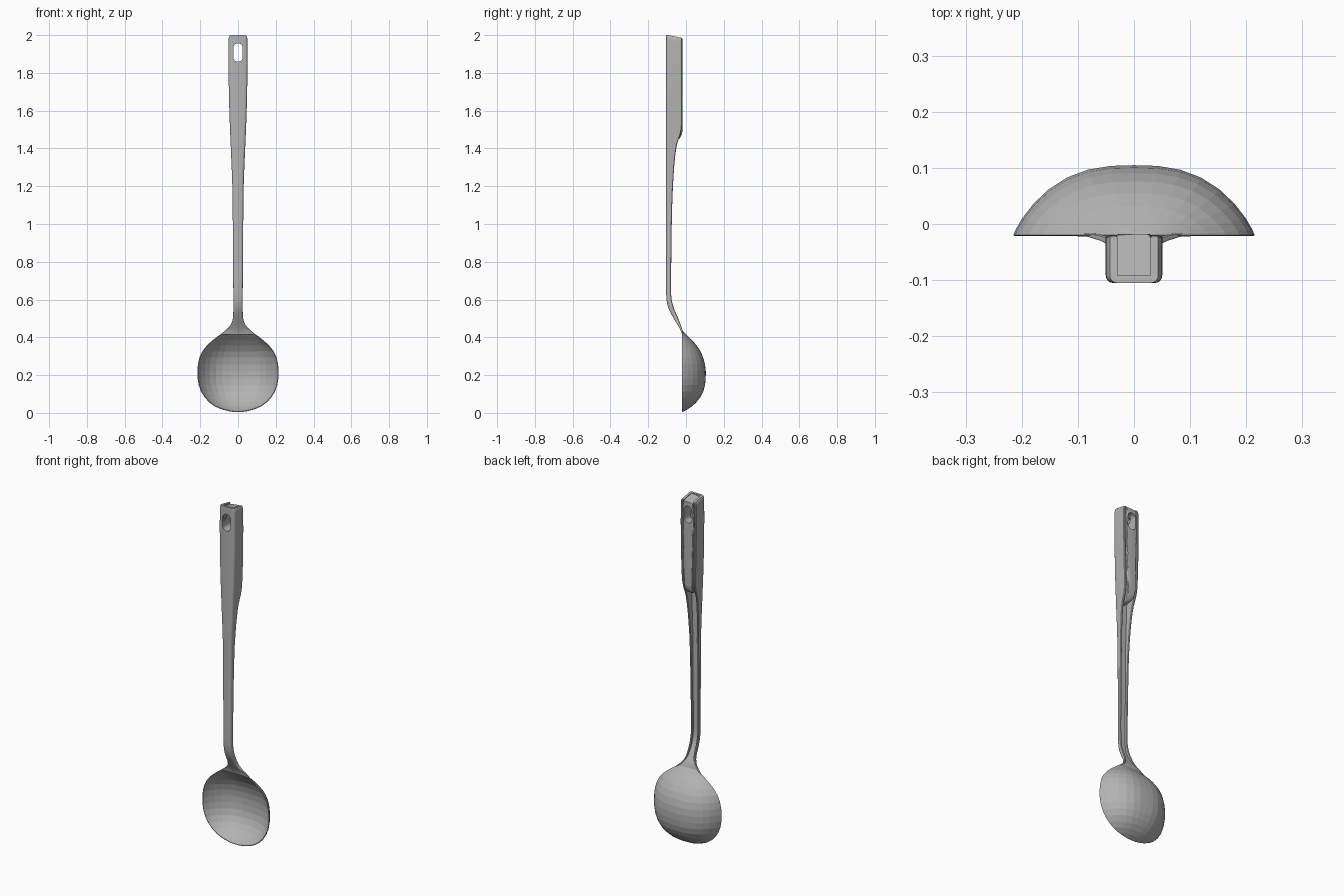
import bpy, bmesh, math

old = bpy.data.objects.get("Cube")
if old:
    bpy.data.objects.remove(old)

steel = bpy.data.materials.new("grey_steel")
steel.use_nodes = True
steel.diffuse_color = (0.45, 0.45, 0.45, 1)
steel.node_tree.nodes["Principled BSDF"].inputs["Base Color"].default_value = (0.45, 0.45, 0.45, 1)


def curve(keys, z):
    """Smooth value at z through (z, value) keys."""
    z = min(max(z, keys[0][0]), keys[-1][0])
    n = len(keys)

    def slope(i):
        a, b = keys[max(i - 1, 0)], keys[min(i + 1, n - 1)]
        return (b[1] - a[1]) / (b[0] - a[0])
    i = max(k for k in range(n - 1) if keys[k][0] <= z)
    (z0, a), (z1, b) = keys[i], keys[i + 1]
    h = z1 - z0
    t = (z - z0) / h
    s = t * t * (3 - 2 * t)
    return a + (b - a) * s + h * (slope(i) * t * (1 - t) ** 2 - slope(i + 1) * t * t * (1 - t))


def make(name, verts, faces, recalc=True):
    bm = bmesh.new()
    vs = [bm.verts.new(v) for v in verts]
    for f in faces:
        bm.faces.new([vs[i] for i in f])
    if recalc:
        bmesh.ops.recalc_face_normals(bm, faces=bm.faces)
    me = bpy.data.meshes.new(name)
    bm.to_mesh(me)
    bm.free()
    me.materials.append(steel)
    ob = bpy.data.objects.new(name, me)
    bpy.context.collection.objects.link(ob)
    return ob


def loft(name, sections):
    """Skin closed rings of equal length and cap both ends."""
    n, m = len(sections[0]), len(sections)
    faces = [(r * n + i, r * n + (i + 1) % n, (r + 1) * n + (i + 1) % n, (r + 1) * n + i)
             for r in range(m - 1) for i in range(n)]
    faces += [tuple(range(n)), tuple(range((m - 1) * n, m * n))]
    return make(name, [v for s in sections for v in s], faces)


def activate(ob):
    bpy.ops.object.select_all(action='DESELECT')
    ob.select_set(True)
    bpy.context.view_layer.objects.active = ob


def ring(half, z):
    """Mirror a half outline and tilt the top end down towards the back."""
    pts = half + [(-x, y) for x, y in reversed(half) if x > 0]
    top = max(0, (z - 1.9) / 0.1)
    return [(x, y, z - 0.015 * top * max(0, (y + 0.105) / 0.085) ** 2) for x, y in pts]


# Handle outline: half width, front and back of the section along its height
WIDTH = [(0.415, 0.09), (0.43, 0.075), (0.45, 0.052), (0.47, 0.037), (0.5, 0.027), (0.6, 0.025),
         (0.9, 0.027), (1.2, 0.03), (1.4, 0.038), (1.6, 0.046), (1.8, 0.05), (1.97, 0.05),
         (1.99, 0.048), (2.0, 0.043)]
FRONT = [(0.415, -0.021), (0.44, -0.03), (0.5, -0.065), (0.55, -0.091), (0.6, -0.103),
         (0.7, -0.105), (2.0, -0.105)]
BACK = [(0.415, -0.016), (0.44, -0.019), (0.5, -0.041), (0.56, -0.066), (0.62, -0.078),
        (0.8, -0.078), (1.1, -0.073), (1.3, -0.063), (1.42, -0.048), (1.48, -0.028),
        (1.54, -0.021), (2.0, -0.021)]
WALL = [(0.4, 0.008), (1.2, 0.009), (1.6, 0.013), (2.0, 0.014)]


def channel(z):
    w, f, b, t = (curve(k, z) for k in (WIDTH, FRONT, BACK, WALL))
    d = b - f
    r = min(0.013, 0.4 * d)
    floor = f + min(0.013, 0.8 * d)
    e = min(0.003, 0.15 * d)
    return ring([(0, f), (w - r, f), (w - 0.6 * r, f + 0.08 * r), (w - 0.29 * r, f + 0.29 * r),
                 (w - 0.08 * r, f + 0.6 * r), (w, f + r), (w, b - e), (w - 0.3 * t, b),
                 (w - 0.7 * t, b), (w - t, b - e), (w - t, floor), (0, floor)], z)


levels = [0.415 + 0.0125 * i for i in range(20)]
levels += [0.7 + 0.1 * i for i in range(7)] + [1.35 + 0.025 * i for i in range(10)]
levels += [1.65, 1.75, 1.85, 1.95, 1.97, 1.98, 1.99, 1.996, 2.0]
handle = loft("handle", [channel(z) for z in levels])


# Filler set in the upper part of the channel, with a rounded lower end
def filler(z):
    w, t = curve(WIDTH, z), curve(WALL, z)
    u = min(1, (z - 1.44) / 0.06)
    grow = math.sqrt(1 - (1 - u) ** 2)
    w = (w - t - 0.002) * (0.25 + 0.75 * grow)
    f, b = -0.094, -0.06 + 0.042 * grow
    e = 0.007
    return ring([(0, f), (w, f), (w, b - e), (w - 0.3 * e, b - 0.3 * e), (w - e, b), (0, b)], z)


insert = loft("handle_insert", [filler(z) for z in
              [1.44, 1.443, 1.45, 1.46, 1.475, 1.5, 1.6, 1.7, 1.8, 1.9, 1.95, 1.98, 1.99, 1.996, 2.0]])

# Hanging slot through the handle and filler
slot = []
for i in range(24):
    a = 2 * math.pi * (i + 0.5) / 24
    slot.append((0.025 * math.cos(a), 1.908 + 0.025 * math.sin(a) + math.copysign(0.024, math.sin(a))))
cutter = loft("slot_cutter", [[(x, y, z) for x, z in slot] for y in (-0.2, 0.1)])
cutter.hide_render = True
for ob in (handle, insert):
    activate(ob)
    mod = ob.modifiers.new("slot", 'BOOLEAN')
    mod.operation, mod.solver, mod.object = 'DIFFERENCE', 'EXACT', cutter
    bpy.ops.object.modifier_apply(modifier=mod.name)
    bpy.ops.object.shade_smooth_by_angle(angle=math.radians(35))
bpy.data.objects.remove(cutter)

# Bowl: half width and depth of each row, thin open shell
RIM = [(0.005, 0.025), (0.012, 0.065), (0.03, 0.115), (0.06, 0.157), (0.1, 0.189), (0.15, 0.209),
       (0.2, 0.215), (0.26, 0.212), (0.31, 0.198), (0.35, 0.172), (0.38, 0.14), (0.4, 0.115),
       (0.42, 0.088), (0.436, 0.066)]
DEPTH = [(0.005, 0), (0.015, 0.022), (0.04, 0.058), (0.08, 0.094), (0.13, 0.117), (0.2, 0.125),
         (0.26, 0.12), (0.32, 0.1), (0.37, 0.066), (0.41, 0.027), (0.436, 0)]
ROWS, COLS = 18, 16
verts = []
for r in range(ROWS + 1):
    z = 0.2205 - 0.2155 * math.cos(math.pi * r / ROWS)
    for c in range(COLS + 1):
        u = math.sin(math.pi * (c / COLS - 0.5))
        bulge = max(0, 1 - abs(u) ** 2.7) ** 0.85
        verts.append((curve(RIM, z) * u, -0.02 + curve(DEPTH, z) * bulge, z))
k = COLS + 1
faces = [(r * k + c, (r + 1) * k + c, (r + 1) * k + c + 1, r * k + c + 1)
         for r in range(ROWS) for c in range(COLS)]
bowl = make("bowl", verts, faces, recalc=False)
shell = bowl.modifiers.new("shell", 'SOLIDIFY')
shell.thickness = 0.004
shell.offset = -1
